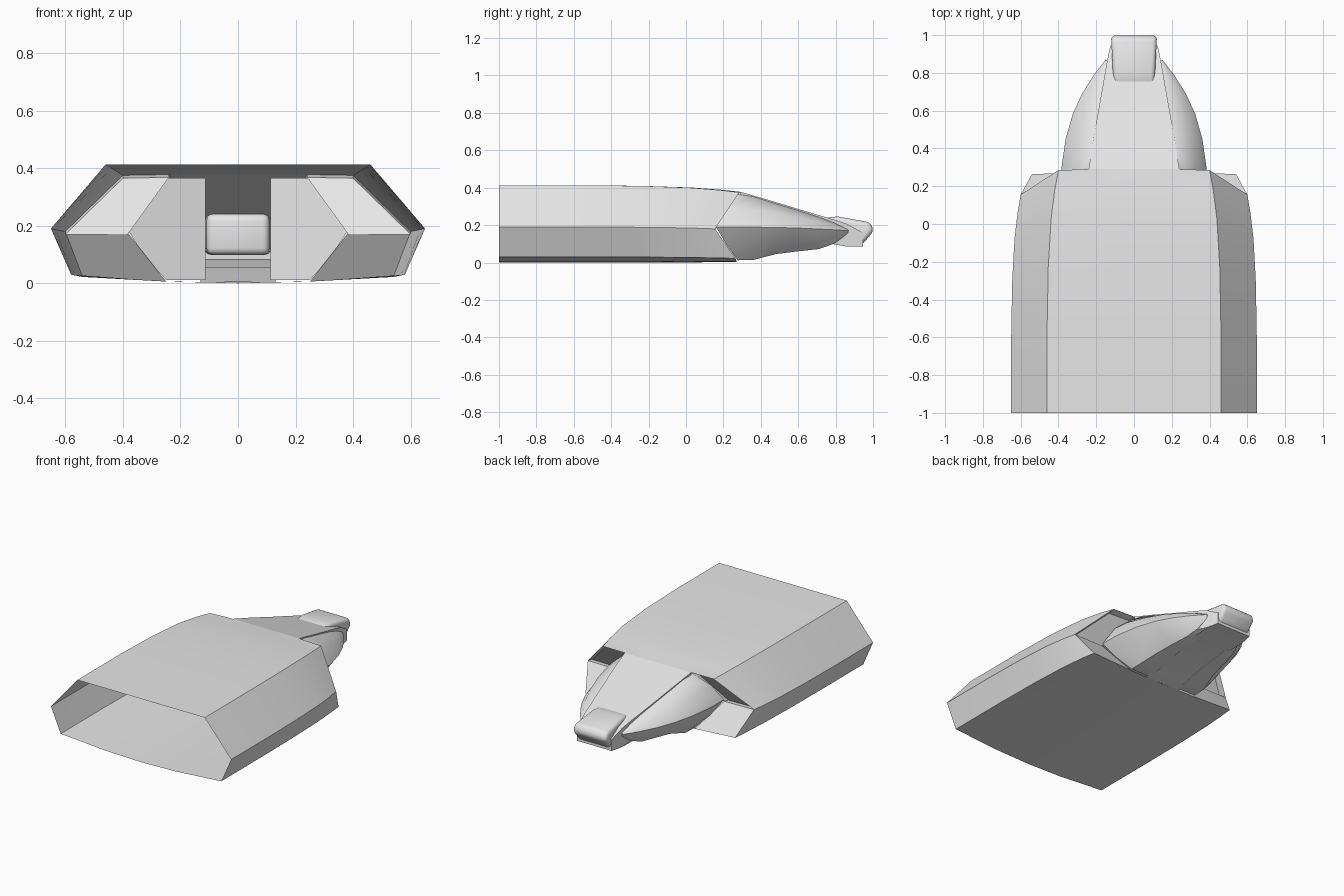
import bpy, bmesh, math
from mathutils import Vector

if "Cube" in bpy.data.objects:
    bpy.data.objects.remove(bpy.data.objects["Cube"])

grey = bpy.data.materials.new("plain grey")
grey.diffuse_color = (0.8, 0.8, 0.8, 1)
grey.use_nodes = True
grey.node_tree.nodes["Principled BSDF"].inputs["Base Color"].default_value = grey.diffuse_color


def finish(name, bm, mirror=False, bevel=0, segs=2, angle=30):
    bmesh.ops.recalc_face_normals(bm, faces=bm.faces)
    me = bpy.data.meshes.new(name)
    bm.to_mesh(me)
    bm.free()
    ob = bpy.data.objects.new(name, me)
    bpy.context.collection.objects.link(ob)
    me.materials.append(grey)
    if mirror:
        m = ob.modifiers.new("mirror", 'MIRROR')
        m.merge_threshold = 0.0005
    if bevel:
        b = ob.modifiers.new("bevel", 'BEVEL')
        b.width, b.segments = bevel, segs
        b.limit_method = 'ANGLE'
        b.angle_limit = math.radians(40)
    bpy.ops.object.select_all(action='DESELECT')
    ob.select_set(True)
    bpy.context.view_layer.objects.active = ob
    bpy.ops.object.convert(target='MESH')
    bpy.ops.object.shade_smooth_by_angle(angle=math.radians(angle))
    return ob


def loft(bm, rings, closed=False, cap_start=False, cap_end=False):
    rows = [[bm.verts.new(p) for p in r] for r in rings]
    n = len(rows[0])
    for a, b in zip(rows, rows[1:]):
        for i in range(n if closed else n - 1):
            j = (i + 1) % n
            bm.faces.new((a[i], a[j], b[j], b[i]))
    if cap_start:
        bm.faces.new(rows[0])
    if cap_end:
        bm.faces.new(rows[-1])
    return rows


# open-tailed hull, half section (x, z) at tail and (x, y, z) at the chevron front
tail = [(0, 0), (.25, .006), (.58, .03), (.65, .19), (.46, .413), (.24, .413), (0, .413)]
front = [(0, .27, .003), (.25, .27, .006), (.54, .265, .022), (.60, .155, .18),
         (.40, .285, .375), (.24, .29, .378), (0, .29, .378)]
rings = []
for t, k in ((0, 0), (.35, 0), (.6, .1), (.8, .35), (.92, .68), (1, 1)):
    rings.append([(x + (f[0] - x) * k, -1 + (f[1] + 1) * t, z + (f[2] - z) * k)
                  for (x, z), f in zip(tail, front)])
bm = bmesh.new()
edge = loft(bm, rings)[-1]
# chevron front wall with recessed intake pocket
mid = bm.verts.new((.385, .157, .178))
bm.faces.new((edge[1], edge[2], edge[3], mid))
upper = bm.faces.new((mid, edge[3], edge[4], edge[5]))
bmesh.ops.inset_individual(bm, faces=[upper], thickness=.018)
c = upper.calc_center_median()
pocket = bmesh.ops.extrude_face_region(bm, geom=[upper])
bm.faces.remove(upper)
for v in [g for g in pocket['geom'] if isinstance(g, bmesh.types.BMVert)]:
    v.co += Vector((0, -.045, -.01))
# keep the tail open: no cap
finish("hull", bm, mirror=True, angle=25)

# bulged cheeks either side of the nose
cheek = [  # y top, y mid, x mid, z mid, x top, z top, x bottom, z bottom
    (.275, .160, .386, .190, .24, .366, .25, .012),
    (.36, .29, .385, .190, .23, .352, .25, .014),
    (.48, .45, .362, .188, .212, .315, .22, .045),
    (.60, .58, .325, .185, .19, .278, .20, .060),
    (.71, .69, .275, .180, .17, .243, .18, .072),
    (.79, .79, .212, .175, .155, .213, .16, .100),
    (.86, .87, .150, .170, .14, .180, .14, .150)]
rings = []
for yt, ym, xm, zm, xt, zt, xb, zb in cheek:
    yh, bulge = (yt + ym) / 2, .05 * (xm - xt)
    rings.append([(.113, yt, zb), (xb, yt, zb),
                  ((xb + xm) / 2 + bulge, yh, (zb + zm) / 2 - bulge), (xm, ym, zm),
                  ((xt + xm) / 2 + 3 * bulge, yh, (zt + zm) / 2 + 2 * bulge),
                  (xt, yt, zt), (.113, yt, zt)])
bm = bmesh.new()
loft(bm, rings, closed=True, cap_start=True, cap_end=True)
finish("cheeks", bm, mirror=True, angle=35)

# sloping deck over the nose, with side skirts and blunt tip
deck = [  # y, half width, z top, z skirt
    (.29, .24, .378, .345), (.45, .215, .332, .30), (.62, .185, .280, .22),
    (.78, .157, .233, .10), (.86, .143, .207, .085), (.945, .125, .160, .085)]
bm = bmesh.new()
loft(bm, [[(-w, y, zs), (-w, y, zt), (w, y, zt), (w, y, zs)] for y, w, zt, zs in deck],
     cap_end=True)
finish("nose_deck", bm)

# belly plate closing the nose underneath
belly = [(.27, .13, .004), (.38, .13, .025), (.52, .13, .056),
         (.72, .14, .078), (.86, .143, .084), (.945, .125, .085)]
bm = bmesh.new()
loft(bm, [[(-w, y, z), (w, y, z)] for y, w, z in belly])
finish("belly_plate", bm)

# rounded block at the tip of the nose
side = [(.728, .10), (.728, .238), (.81, .246), (.985, .215), (1.004, .17), (.945, .098)]
bm = bmesh.new()
loft(bm, [[(s * (.108 + .05 * (y - .728)), y, z) for y, z in side] for s in (-1, 1)],
     closed=True, cap_start=True, cap_end=True)
finish("nose_block", bm, bevel=.022, segs=3, angle=40)
